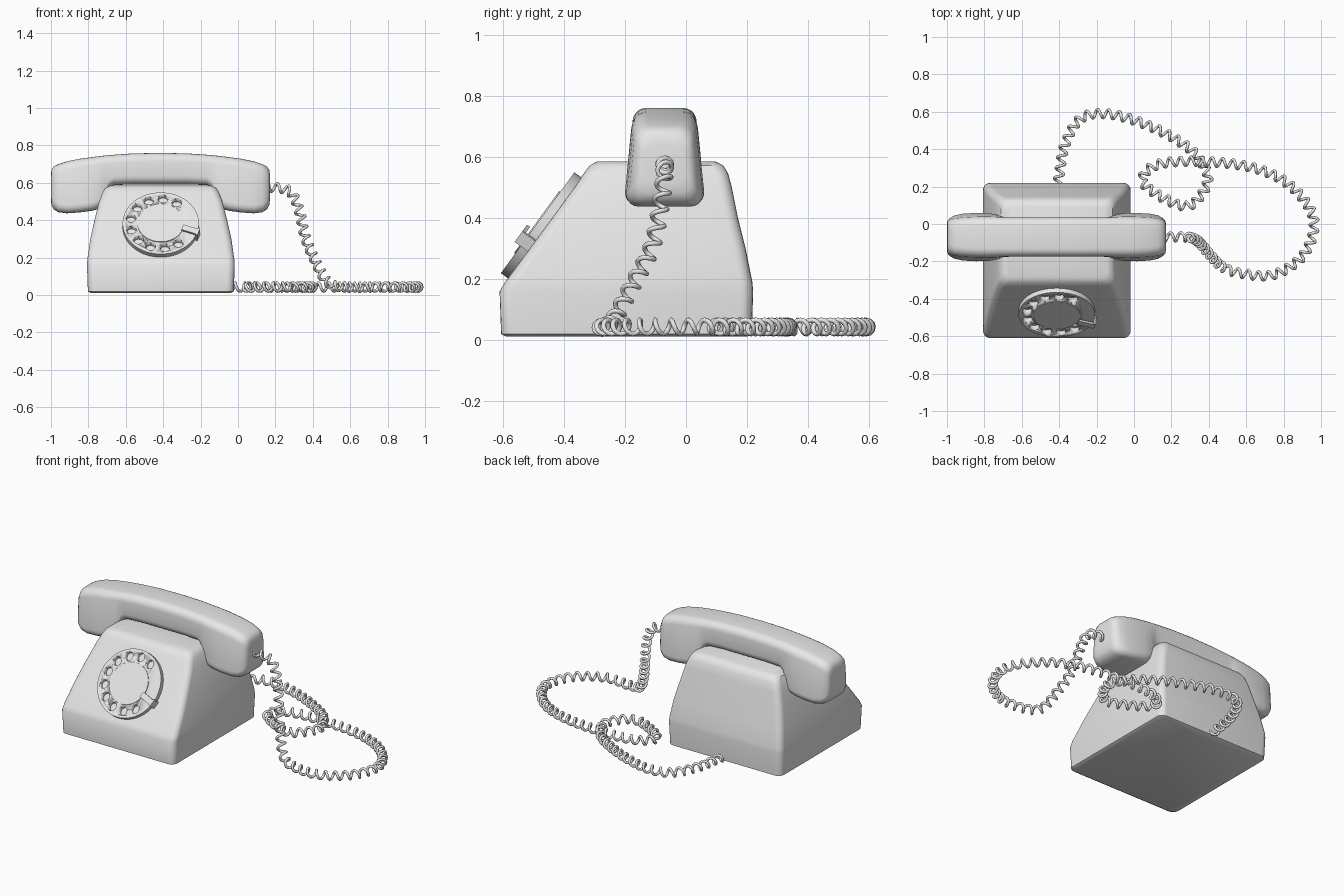
import bpy, bmesh, math
from mathutils import Matrix, Vector

cube = bpy.data.objects.get("Cube")
if cube:
    bpy.data.objects.remove(cube, do_unlink=True)

grey = bpy.data.materials.new("light_grey")
grey.use_nodes = True
grey.diffuse_color = (0.8, 0.8, 0.8, 1)
grey.node_tree.nodes["Principled BSDF"].inputs["Base Color"].default_value = (0.8, 0.8, 0.8, 1)


def select_only(obj):
    bpy.ops.object.select_all(action='DESELECT')
    obj.select_set(True)
    bpy.context.view_layer.objects.active = obj


def finish(name, bm, angle=35):
    """Turn a bmesh into a shaded object."""
    bmesh.ops.recalc_face_normals(bm, faces=bm.faces)
    mesh = bpy.data.meshes.new(name)
    bm.to_mesh(mesh)
    bm.free()
    mesh.materials.append(grey)
    obj = bpy.data.objects.new(name, mesh)
    bpy.context.collection.objects.link(obj)
    select_only(obj)
    bpy.ops.object.shade_smooth_by_angle(angle=math.radians(angle))
    return obj


def rounded_rect(hx, hy, r, seg=5):
    """Outline of a rounded rectangle, counter-clockwise."""
    pts = []
    for k, (sx, sy) in enumerate([(1, 1), (-1, 1), (-1, -1), (1, -1)]):
        for i in range(seg + 1):
            a = math.pi / 2 * (k + i / seg)
            pts.append((sx * (hx - r) + r * math.cos(a), sy * (hy - r) + r * math.sin(a)))
    return pts


def loft(name, rings, angle=35):
    """Skin a row of equal rings and cap both ends."""
    bm = bmesh.new()
    rows = [[bm.verts.new(p) for p in ring] for ring in rings]
    n = len(rows[0])
    for a, b in zip(rows, rows[1:]):
        for i in range(n):
            j = (i + 1) % n
            bm.faces.new((a[i], a[j], b[j], b[i]))
    bm.faces.new(rows[0])
    bm.faces.new(rows[-1])
    return finish(name, bm, angle)


# Body: height, half width, front y, back y
BODY_X = -0.4125
body = [(.012, .375, -.59, .20), (.02, .39, -.605, .215), (.16, .395, -.61, .22),
        (.19, .393, -.592, .217), (.30, .377, -.511, .195), (.40, .355, -.438, .17),
        (.50, .33, -.365, .15), (.545, .313, -.335, .138), (.572, .298, -.315, .122),
        (.585, .27, -.29, .095)]
loft("phone_body", [[(BODY_X + x, y + (front + back) / 2, z)
                     for x, y in rounded_rect(hw, (back - front) / 2, .04)]
                    for z, hw, front, back in body])

# Handset: distance from middle, bottom z, top z, half width below, half width above
half = [(0, .592, .76, .105, .105), (.15, .592, .757, .105, .105), (.25, .588, .75, .105, .105),
        (.275, .57, .748, .106, .105), (.29, .535, .746, .11, .105), (.305, .49, .745, .117, .105),
        (.33, .46, .742, .126, .105), (.37, .45, .737, .132, .105), (.43, .442, .729, .134, .104),
        (.50, .437, .715, .13, .1), (.545, .443, .70, .12, .095), (.57, .458, .688, .105, .088),
        (.582, .48, .67, .09, .078), (.586, .515, .64, .07, .065)]
stations = [(-s[0],) + s[1:] for s in reversed(half[1:])] + half
rings = []
for u, low, top, wide_low, wide_top in stations:
    h = (top - low) / 2
    ring = []
    for y, z in rounded_rect(1, h, min(.045, h * .6)):
        # squeeze the corner outline to the tapered width
        t = (z + h) / (2 * h)
        width = wide_low + (wide_top - wide_low) * t
        r = min(.045, h * .6)
        edge = abs(y) - (1 - r)
        ring.append((-.415 + u, -.07 + math.copysign(width - r + edge, y), low + h + z))
    rings.append(ring)
loft("handset", rings, 45)

# Dial frame: local z points out of the sloping front
t, n = Vector((0, .589, .808)), Vector((0, -.808, .589))
dial_frame = Matrix.Translation((-.413, -.4855, .384)) @ Matrix(
    ((1, t.x, n.x), (0, t.y, n.y), (0, t.z, n.z))).to_4x4()


def disc(bm, radius, low, high, x=0, y=0, seg=64):
    place = Matrix.Translation((x, y, (low + high) / 2))
    bmesh.ops.create_cone(bm, cap_ends=True, segments=seg, radius1=radius, radius2=radius,
                          depth=high - low, matrix=place)


def box(bm, size, centre, angle):
    place = Matrix.Rotation(angle, 4, 'Z') @ Matrix.Translation(centre)
    bmesh.ops.create_cube(bm, size=1, matrix=place @ Matrix.Diagonal((*size, 1)))


# Dial plate with ten finger holes
bm = bmesh.new()
disc(bm, .204, -.037, 0)
dial = finish("dial_plate", bm)
bm = bmesh.new()
for i in range(10):
    a = math.radians(58 + 27.5 * i)
    disc(bm, .026, -.03, .03, .162 * math.cos(a), .162 * math.sin(a), 20)
cutter = finish("finger_hole_cutter", bm)
cutter.hide_render = True
cut = dial.modifiers.new("finger_holes", 'BOOLEAN')
cut.operation = 'DIFFERENCE'
cut.solver = 'EXACT'
cut.object = cutter
select_only(dial)
bpy.ops.object.modifier_apply(modifier=cut.name)
bpy.data.objects.remove(cutter, do_unlink=True)
dial.matrix_world = dial_frame

# Raised dial centre
bm = bmesh.new()
disc(bm, .125, -.01, .004)
finish("dial_centre", bm).matrix_world = dial_frame

# Finger stop: radial arm plus a leg down the rim
bm = bmesh.new()
box(bm, (.09, .035, .012), (.168, 0, .018), math.radians(-20))
box(bm, (.012, .045, .06), (.21, 0, -.006), math.radians(-20))
finish("finger_stop", bm).matrix_world = dial_frame

# Coiled cord: flat path on the table, then the climb to the handset
flat = [(-.41, .2), (-.40, .26), (-.37, .42), (-.29, .56), (-.155, .59), (.03, .545), (.22, .455),
        (.34, .36), (.395, .23), (.30, .10), (.165, .135), (.045, .23), (.12, .315), (.33, .335),
        (.62, .305), (.83, .21), (.96, .03), (.91, -.16), (.75, -.27), (.58, -.265)]
climb = [(.48, -.235, .07), (.41, -.17, .19), (.36, -.11, .31), (.325, -.08, .46),
         (.275, -.07, .555), (.16, -.07, .58)]
path = [Vector((x, y, .043)) for x, y in flat] + [Vector(p) for p in climb]


def smooth_path(pts, steps=24):
    """Catmull-Rom curve through the points."""
    p = [2 * pts[0] - pts[1]] + pts + [2 * pts[-1] - pts[-2]]
    out = []
    for a, b, c, d in zip(p, p[1:], p[2:], p[3:]):
        for i in range(steps):
            s = i / steps
            out.append((2 * b + (c - a) * s + (2 * a - 5 * b + 4 * c - d) * s ** 2
                        + (3 * b - a - 3 * c + d) * s ** 3) / 2)
    return out + [pts[-1]]


COIL, PITCH, PER_TURN = .023, .056, 12
line = smooth_path(path)
step = PITCH / PER_TURN
coil, travelled, target = [], 0, 0
side = Vector((0, 0, 1))
for a, b in zip(line, line[1:]):
    length = (b - a).length
    along = (b - a).normalized()
    side = (side - along * side.dot(along)).normalized()
    other = along.cross(side)
    while target <= travelled + length:
        turn = 2 * math.pi * target / PITCH
        coil.append(a + along * (target - travelled)
                    + COIL * (side * math.cos(turn) + other * math.sin(turn)))
        target += step
    travelled += length

curve = bpy.data.curves.new("coiled_cord", 'CURVE')
curve.dimensions = '3D'
curve.bevel_depth = .008
curve.bevel_resolution = 2
curve.use_fill_caps = True
spline = curve.splines.new('POLY')
spline.points.add(len(coil) - 1)
for point, co in zip(spline.points, coil):
    point.co = (*co, 1)
curve.materials.append(grey)
cord = bpy.data.objects.new("coiled_cord", curve)
bpy.context.collection.objects.link(cord)
select_only(cord)
bpy.ops.object.convert(target='MESH')
bpy.ops.object.shade_smooth_by_angle(angle=math.radians(60))
